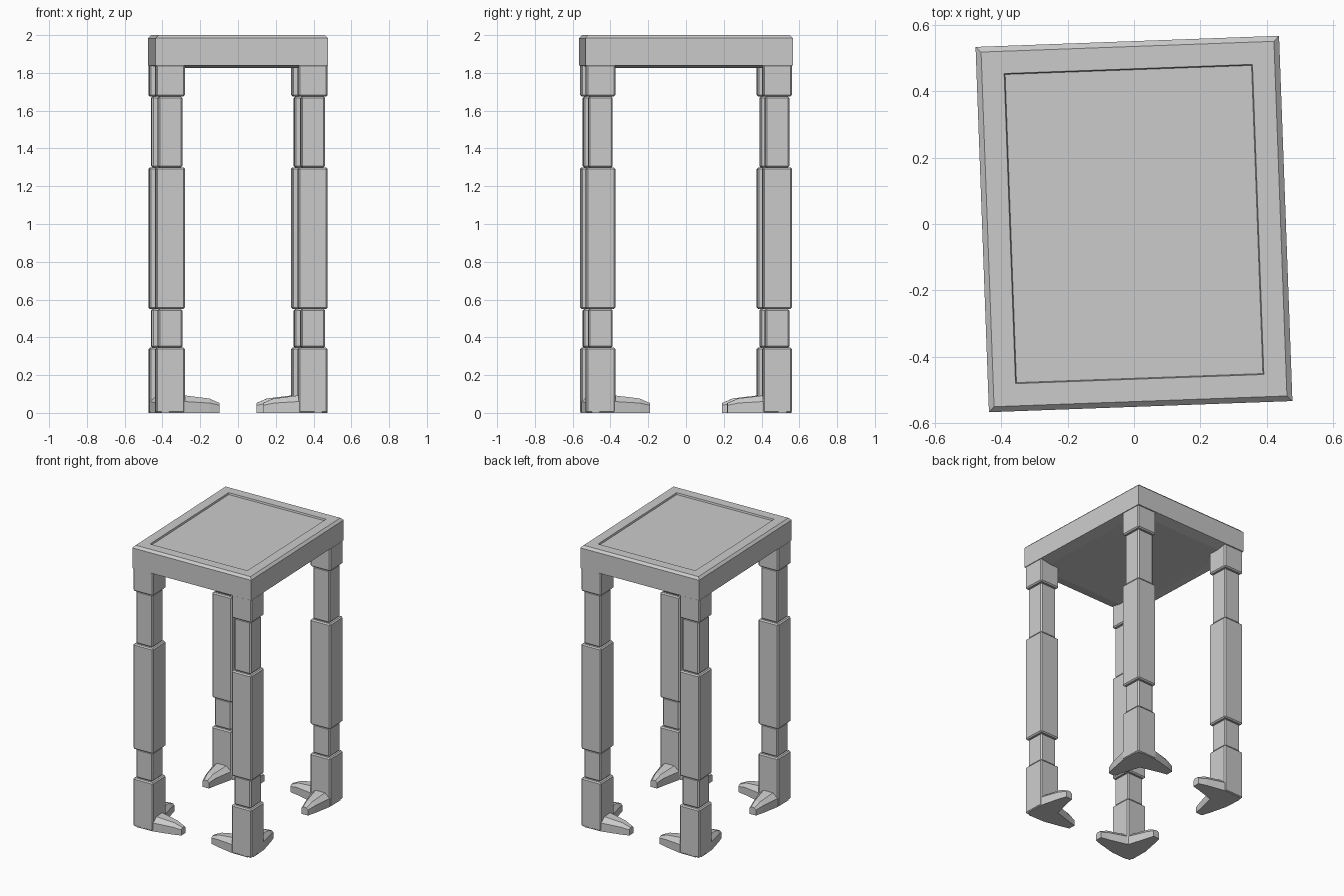
import bpy, bmesh
from math import radians
from mathutils import Matrix

cube = bpy.data.objects.get("Cube")
if cube:
    bpy.data.objects.remove(cube, do_unlink=True)

grey = bpy.data.materials.new("plain grey")
grey.use_nodes = True
colour = (0.6, 0.6, 0.6, 1)
grey.diffuse_color = colour
grey.node_tree.nodes["Principled BSDF"].inputs["Base Color"].default_value = colour

TURN = Matrix.Rotation(radians(2.1), 4, "Z")   # whole table is slightly turned
HX, HY = 0.457, 0.55                           # half size of the top
LEG_X, LEG_Y, WIDE, NARROW = 0.378, 0.468, 0.154, 0.128


def finish(name, bm):
    bmesh.ops.recalc_face_normals(bm, faces=bm.faces)
    mesh = bpy.data.meshes.new(name)
    bm.to_mesh(mesh)
    bm.free()
    mesh.materials.append(grey)
    obj = bpy.data.objects.new(name, mesh)
    obj.matrix_world = TURN
    bpy.context.collection.objects.link(obj)
    return obj


def loft(bm, sections):
    """Skin matching rings of points and cap both ends."""
    rings = [[bm.verts.new(p) for p in s] for s in sections]
    n = len(rings[0])
    for a, b in zip(rings, rings[1:]):
        for i in range(n):
            j = (i + 1) % n
            bm.faces.new((a[i], a[j], b[j], b[i]))
    bm.faces.new(rings[0])
    bm.faces.new(rings[-1])


def rectangle(inset, z):
    x, y = HX - inset, HY - inset
    return [(-x, -y, z), (x, -y, z), (x, y, z), (-x, y, z)]


# Table top: bevelled rim, recessed panel, shallow raised underside
bm = bmesh.new()
profile = [(0.10, 1.825), (0.075, 1.825), (0, 1.84), (0, 1.984), (0.016, 2.0),
           (0.083, 2.0), (0.086, 1.988)]
loft(bm, [rectangle(inset, z) for inset, z in profile])
finish("table_top", bm)


def leg(name, sx, sy):
    bm = bmesh.new()
    steps = [(0, 0.345, WIDE), (0.345, 0.55, NARROW), (0.55, 1.30, WIDE),
             (1.30, 1.675, NARROW), (1.675, 1.845, WIDE)]
    for low, high, width in steps:
        place = Matrix.Translation((sx * LEG_X, sy * LEG_Y, (low + high) / 2))
        size = Matrix.Diagonal((width, width, high - low, 1))
        bmesh.ops.create_cube(bm, size=1, matrix=place @ size)
    obj = finish(name, bm)
    bevel = obj.modifiers.new("edge_bevel", "BEVEL")
    bevel.width = 0.008
    bevel.segments = 1


def foot(name, sx, sy):
    """Two tapering toes that run inwards from the outer corner."""
    bm = bmesh.new()
    # along, outer edge, inner edge, side height, ridge height
    toe = [(0.03, 0.001, 0.13, 0.06, 0.092), (0.155, 0.004, 0.148, 0.06, 0.092),
           (0.285, 0.033, 0.112, 0.052, 0.076), (0.34, 0.05, 0.10, 0.04, 0.052)]
    for swap in (False, True):
        sections = []
        for u, outer, inner, side, ridge in toe:
            slope = (inner - outer) * 0.25
            ring = [(outer, 0), (outer, side), (outer + slope, ridge),
                    (inner - slope, ridge), (inner, side), (inner, 0)]
            section = []
            for v, z in ring:
                a, b = (v, u) if swap else (u, v)
                section.append((sx * (LEG_X + WIDE / 2 - a),
                                sy * (LEG_Y + WIDE / 2 - b), z))
            sections.append(section)
        loft(bm, sections)
    finish(name, bm)


# Four legs with feet
for side, sx in (("right", -1), ("left", 1)):
    for end, sy in (("front", -1), ("back", 1)):
        leg(f"{end}_{side}_leg", sx, sy)
        foot(f"{end}_{side}_foot", sx, sy)
